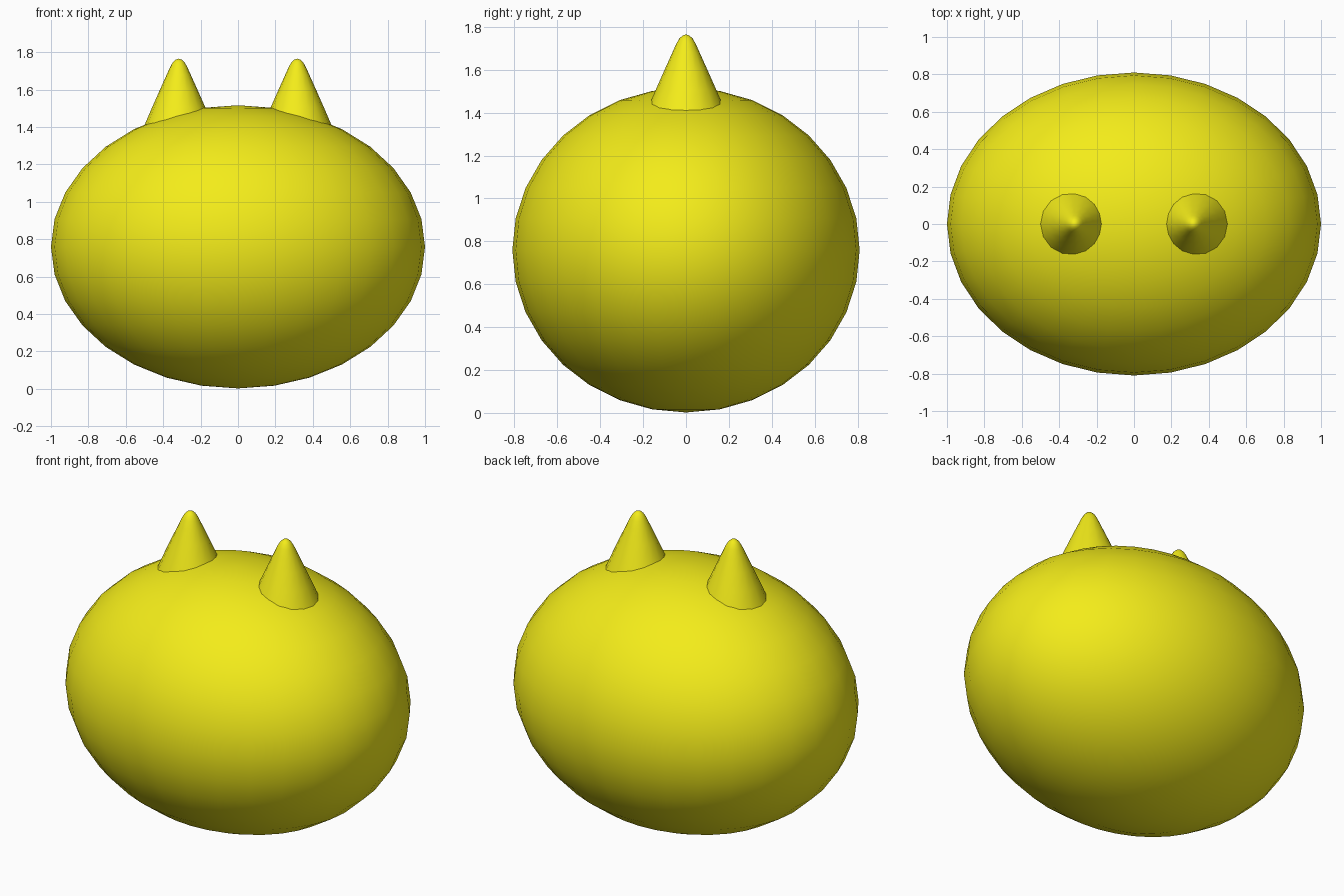
import bpy, bmesh
from math import sin, cos, pi

if "Cube" in bpy.data.objects:
    bpy.data.objects.remove(bpy.data.objects["Cube"])

yellow = bpy.data.materials.new("yellow")
yellow.diffuse_color = (0.9, 0.84, 0.01, 1)
yellow.use_nodes = True
yellow.node_tree.nodes["Principled BSDF"].inputs["Base Color"].default_value = yellow.diffuse_color


def finish(ob):
    ob.data.materials.append(yellow)
    for p in ob.data.polygons:
        p.use_smooth = True


# Body: squashed sphere resting on the floor
bpy.ops.mesh.primitive_uv_sphere_add(segments=32, ring_count=16, radius=1)
body = bpy.context.object
body.name = "body"
for v in body.data.vertices:
    v.co = (v.co.x, v.co.y * 0.81, v.co.z * 0.757)
body.location.z = 0.759
finish(body)

# Horn profile (radius, height), straight flanks with a rounded tip
PROFILE = [(0.215, 1.33), (0.183, 1.41), (0.142, 1.505), (0.10, 1.60),
           (0.064, 1.68), (0.045, 1.722), (0.031, 1.746), (0.016, 1.76)]
SIDES = 16


def horn(name, x):
    bm = bmesh.new()
    rings = [[bm.verts.new((r * cos(2 * pi * i / SIDES), r * sin(2 * pi * i / SIDES), z))
              for i in range(SIDES)] for r, z in PROFILE]
    tip = bm.verts.new((0, 0, 1.765))
    for a, b in zip(rings, rings[1:]):
        for i in range(SIDES):
            j = (i + 1) % SIDES
            bm.faces.new((a[i], a[j], b[j], b[i]))
    for i in range(SIDES):
        bm.faces.new((rings[-1][i], rings[-1][(i + 1) % SIDES], tip))
    bm.faces.new(rings[0][::-1])
    me = bpy.data.meshes.new(name)
    bm.to_mesh(me)
    bm.free()
    ob = bpy.data.objects.new(name, me)
    bpy.context.collection.objects.link(ob)
    ob.location.x = x
    finish(ob)


# Two pointed horns on top, sunk into the body
horn("left_horn", -0.317)
horn("right_horn", 0.317)
